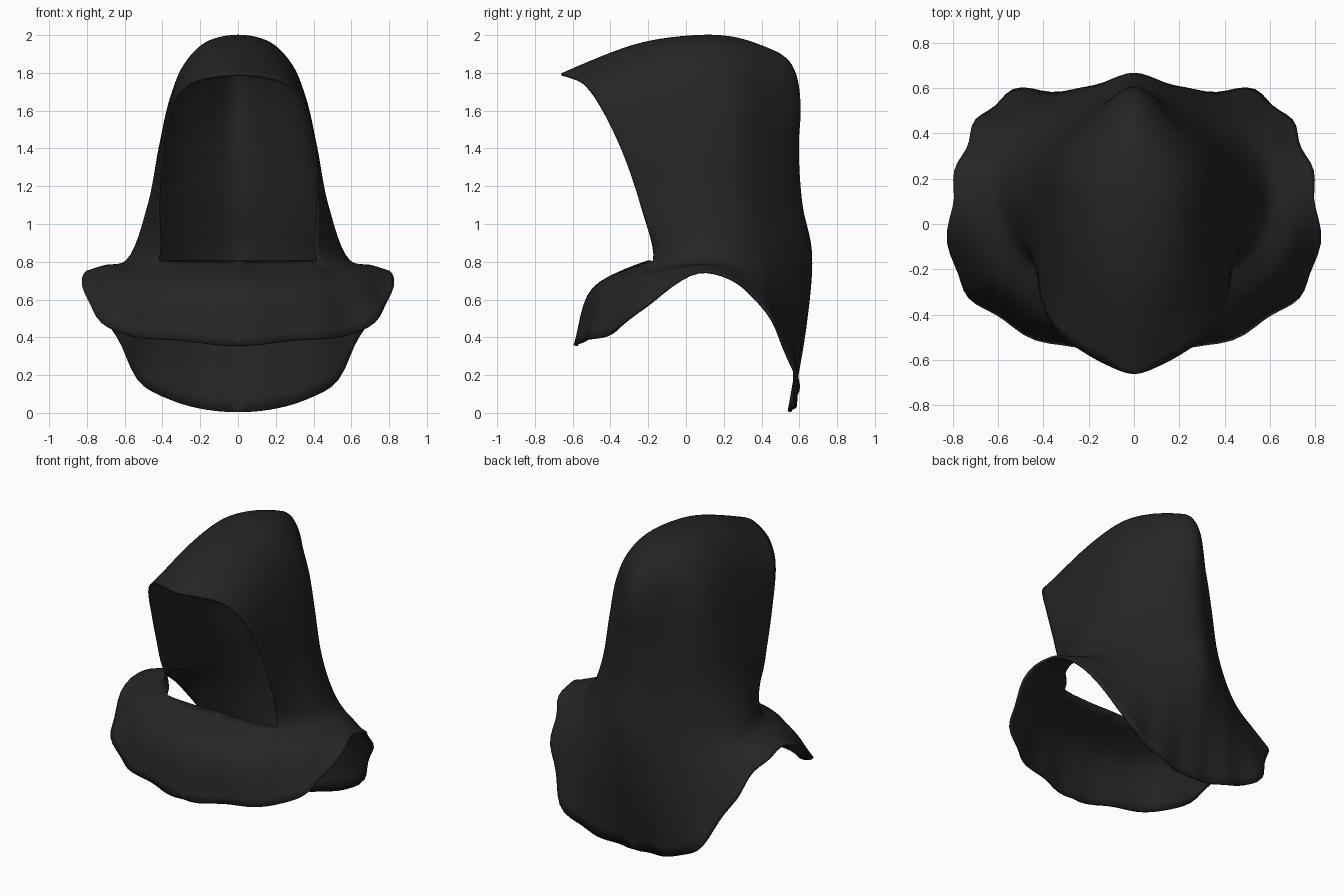
import bpy
import math
from mathutils import Vector

cube = bpy.data.objects.get("Cube")
if cube:
    bpy.data.objects.remove(cube, do_unlink=True)

cloth = bpy.data.materials.new("black cloth")
cloth.use_nodes = True
colour = (0.018, 0.018, 0.018, 1)
cloth.diffuse_color = colour
shader = cloth.node_tree.nodes["Principled BSDF"]
shader.inputs["Base Color"].default_value = colour
shader.inputs["Roughness"].default_value = 0.9

STEPS = 6       # subdivisions between cape control points
CHEST = 2       # cape spans in front of the face opening
RUFFLE = 0.012  # depth of the folds at the cape's lip

# Cape rows (lip, fold, neck), each from the centre of the chest round to the back
CAPE = [
    [(0, -.58, .355), (.32, -.535, .385), (.62, -.4, .42), (.785, -.22, .56), (.81, .07, .745),
     (.76, .3, .67), (.67, .475, .45), (.49, .59, .14), (.25, .57, .035), (0, .55, .005)],
    [(0, -.49, .655), (.3, -.45, .655), (.54, -.3, .68), (.68, -.12, .735), (.71, .1, .775),
     (.67, .27, .735), (.58, .42, .64), (.43, .53, .48), (.22, .595, .46), (0, .63, .45)],
    [(0, -.2, .8), (.22, -.2, .8), (.42, -.17, .8), (.53, -.06, .8), (.59, .1, .8),
     (.57, .24, .8), (.48, .37, .8), (.34, .48, .8), (.18, .58, .82), (0, .66, .85)],
]

# Hood rows, each from the face opening round to the centre of the back
HOOD = [
    [(.42, -.24, 1.1), (.455, -.06, 1.1), (.47, .11, 1.1), (.41, .3, 1.1),
     (.24, .47, 1.1), (0, .61, 1.1)],
    [(.4, -.345, 1.4), (.41, -.12, 1.4), (.41, .1, 1.4), (.37, .28, 1.4),
     (.22, .45, 1.4), (0, .59, 1.4)],
    [(.34, -.47, 1.65), (.35, -.15, 1.66), (.35, .1, 1.67), (.325, .27, 1.66),
     (.2, .43, 1.64), (0, .6, 1.62)],
    [(.25, -.545, 1.745), (.275, -.18, 1.82), (.28, .1, 1.84), (.265, .25, 1.82),
     (.17, .41, 1.8), (0, .58, 1.78)],
    [(.12, -.62, 1.78), (.15, -.24, 1.92), (.17, .1, 1.955), (.16, .25, 1.935),
     (.1, .4, 1.9), (0, .54, 1.86)],
    [(0, -.66, 1.79), (0, -.25, 1.95), (0, .1, 1.995), (0, .27, 1.98),
     (0, .41, 1.935), (0, .49, 1.9)],
]


def phantom(end, inner):
    """Point beyond a curve end: mirrored on the centre plane, else extrapolated."""
    if abs(end.x) < 1e-6:
        return Vector((-inner.x, inner.y, inner.z))
    return end * 2 - inner


def tangent(before, here, after, scale):
    """Slope at a point, allowing for uneven spacing, for a span of given scale."""
    d = math.sqrt((here - before).length)
    e = math.sqrt((after - here).length)
    return ((here - before) / d - (after - before) / (d + e) + (after - here) / e) * scale


def spline(points, samples):
    """Smooth curve through all points, as evenly stepped samples."""
    pts = [Vector(p) for p in points]
    pts = [phantom(pts[0], pts[1])] + pts + [phantom(pts[-1], pts[-2])]
    spans = len(points) - 1
    out = []
    for k in range(samples + 1):
        i = min(k * spans // samples, spans - 1)
        t = k * spans / samples - i
        a, b, c, d = pts[i:i + 4]
        scale = math.sqrt((c - b).length)
        m, n = tangent(a, b, c, scale), tangent(b, c, d, scale)
        ease = t * t * (3 - 2 * t)
        out.append(b.lerp(c, ease) + m * (t * (1 - t) ** 2) - n * (t * t * (1 - t)))
    return out


def ruffled(p, i, j):
    """Push a point in or out so that folds grow towards the cape's lip."""
    if abs(p.x) < 1e-5:
        return p
    fade = max(0, 1 - j / (2 * STEPS)) ** 2
    return p + Vector((p.x, p.y, 0)).normalized() * (RUFFLE * fade * math.sin(i * 0.95))


# Loft one continuous half: the chest columns stop at the neck, the rest reach the ridge
around = (len(CAPE[0]) - 1) * STEPS
chest = CHEST * STEPS
cape_rows = [spline(row, around) for row in CAPE]
hood_rows = [spline(row, around - chest) for row in HOOD]
verts, faces, ids = [], [], []
for i in range(around + 1):
    line = [row[i] for row in cape_rows]
    if i >= chest:
        line += [row[i - chest] for row in hood_rows]
    curve = spline(line, (len(line) - 1) * STEPS)
    ids.append(range(len(verts), len(verts) + len(curve)))
    verts += [ruffled(p, i, j) for j, p in enumerate(curve)]
for left, right in zip(ids, ids[1:]):
    for j in range(min(len(left), len(right)) - 1):
        faces.append((left[j], right[j], right[j + 1], left[j + 1]))

mesh = bpy.data.meshes.new("hooded_cape")
mesh.from_pydata(verts, [], faces)
mesh.materials.append(cloth)
for face in mesh.polygons:
    face.use_smooth = True
cape = bpy.data.objects.new("hooded_cape", mesh)
bpy.context.collection.objects.link(cape)

# Mirror to the other side and give the cloth its thickness
mirror = cape.modifiers.new("mirror", "MIRROR")
mirror.use_clip = True
mirror.merge_threshold = 0.002
thick = cape.modifiers.new("thickness", "SOLIDIFY")
thick.thickness = 0.014
thick.offset = 0
